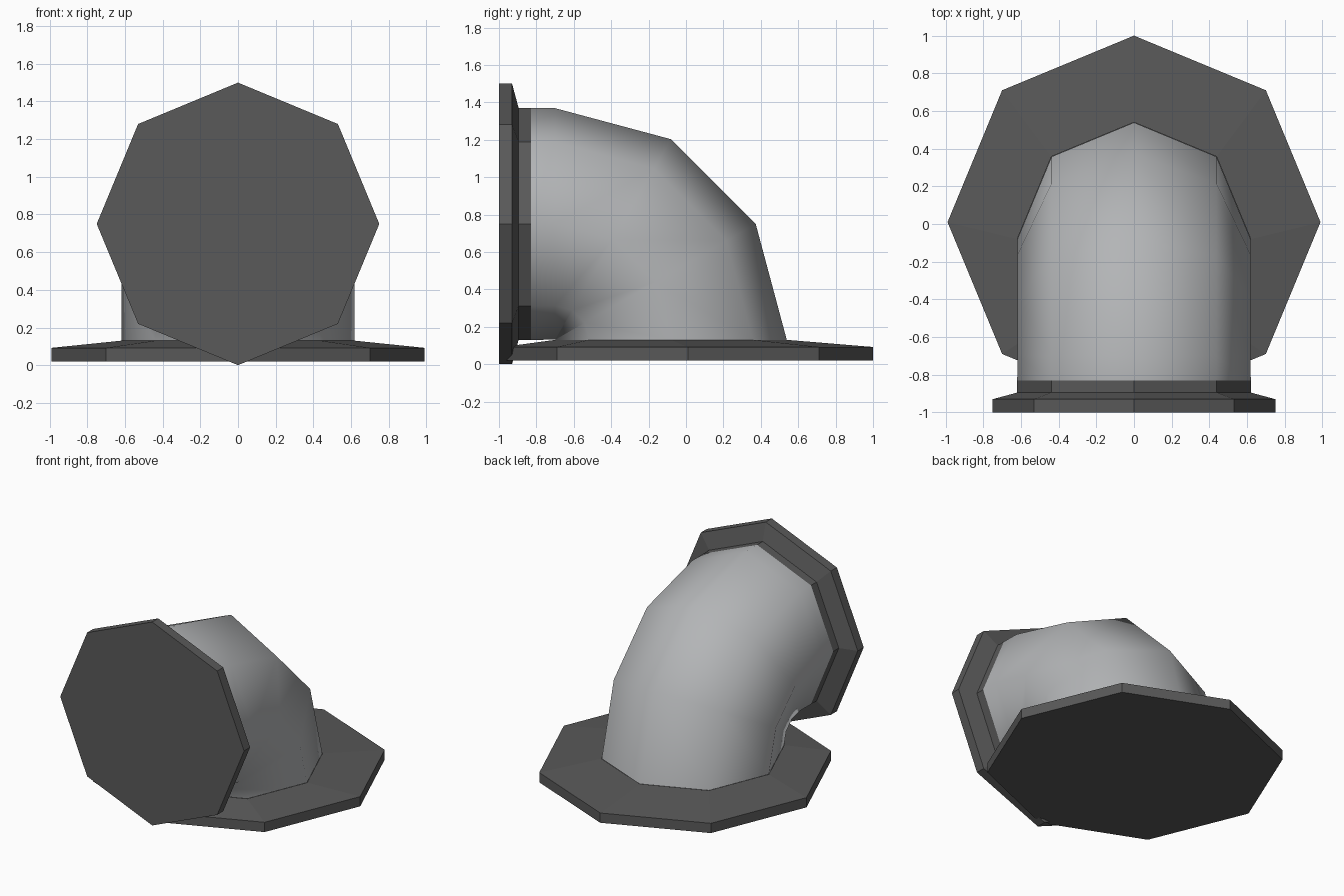
import bpy, math
from mathutils import Vector

if "Cube" in bpy.data.objects:
    bpy.data.objects.remove(bpy.data.objects["Cube"])


def material(name, v):
    m = bpy.data.materials.new(name)
    m.diffuse_color = (v[0], v[1], v[2], 1)
    m.use_nodes = True
    m.node_tree.nodes["Principled BSDF"].inputs["Base Color"].default_value = m.diffuse_color
    return m


DARK = material("dark grey flange", (0.10, 0.10, 0.10))
LIGHT = material("light grey pipe", (0.45, 0.46, 0.47))
N = 8
PIPE_R = 0.62


def ring(center, radius, axis):
    """Octagon with a corner on x; axis is the in-plane second direction."""
    c, a = Vector(center), Vector(axis)
    return [c + Vector((radius * math.cos(2 * math.pi * i / N), 0, 0))
            + a * radius * math.sin(2 * math.pi * i / N) for i in range(N)]


def loft(name, rings, mat, cap_start=False, smooth=False):
    verts = [v for r in rings for v in r]
    faces = []
    for k in range(len(rings) - 1):
        for i in range(N):
            j = (i + 1) % N
            faces.append((k * N + i, k * N + j, (k + 1) * N + j, (k + 1) * N + i))
    if cap_start:
        faces.append(tuple(reversed(range(N))))
    me = bpy.data.meshes.new(name)
    me.from_pydata(verts, [], faces)
    me.materials.append(mat)
    for p in me.polygons:
        p.use_smooth = smooth
    me.update()
    ob = bpy.data.objects.new(name, me)
    bpy.context.collection.objects.link(ob)
    return ob


Y, Z = (0, 1, 0), (0, 0, 1)

# base flange: thin plate with a sloped top running up to the pipe
loft("base_flange", [ring((0, 0.01, 0.02), 0.99, Y),
                     ring((0, 0.01, 0.092), 0.99, Y),
                     ring((0, -0.08, 0.13), PIPE_R, Y)], DARK, True)

# front flange: plate, sloped shoulder and short collar
flange = [ring((0, y, 0.75), r, (0, 0, -1)) for y, r in
          ((-1, 0.75), (-0.93, 0.75), (-0.895, PIPE_R), (-0.83, PIPE_R))]
flange = [[Vector((v.x, v.y, v.z)) for v in r] for r in flange]
loft("front_flange", [list(reversed(r)) for r in flange], DARK, True)

# elbow: short straight run, then a quarter bend in three steps
pivot = Vector((0, -0.70, 0.13))
rings = [ring((0, -0.83, 0.75), PIPE_R, Z)]
for k in range(4):
    t = math.radians(30 * k)
    d = Vector((0, math.sin(t), math.cos(t)))
    rings.append(ring(pivot + d * PIPE_R, PIPE_R * 0.998, d))
elbow = loft("elbow_pipe", rings, LIGHT, smooth=True)

# make every shell face outwards
import bmesh
for ob in bpy.data.objects:
    bm = bmesh.new()
    bm.from_mesh(ob.data)
    bmesh.ops.recalc_face_normals(bm, faces=bm.faces)
    bm.to_mesh(ob.data)
    bm.free()
